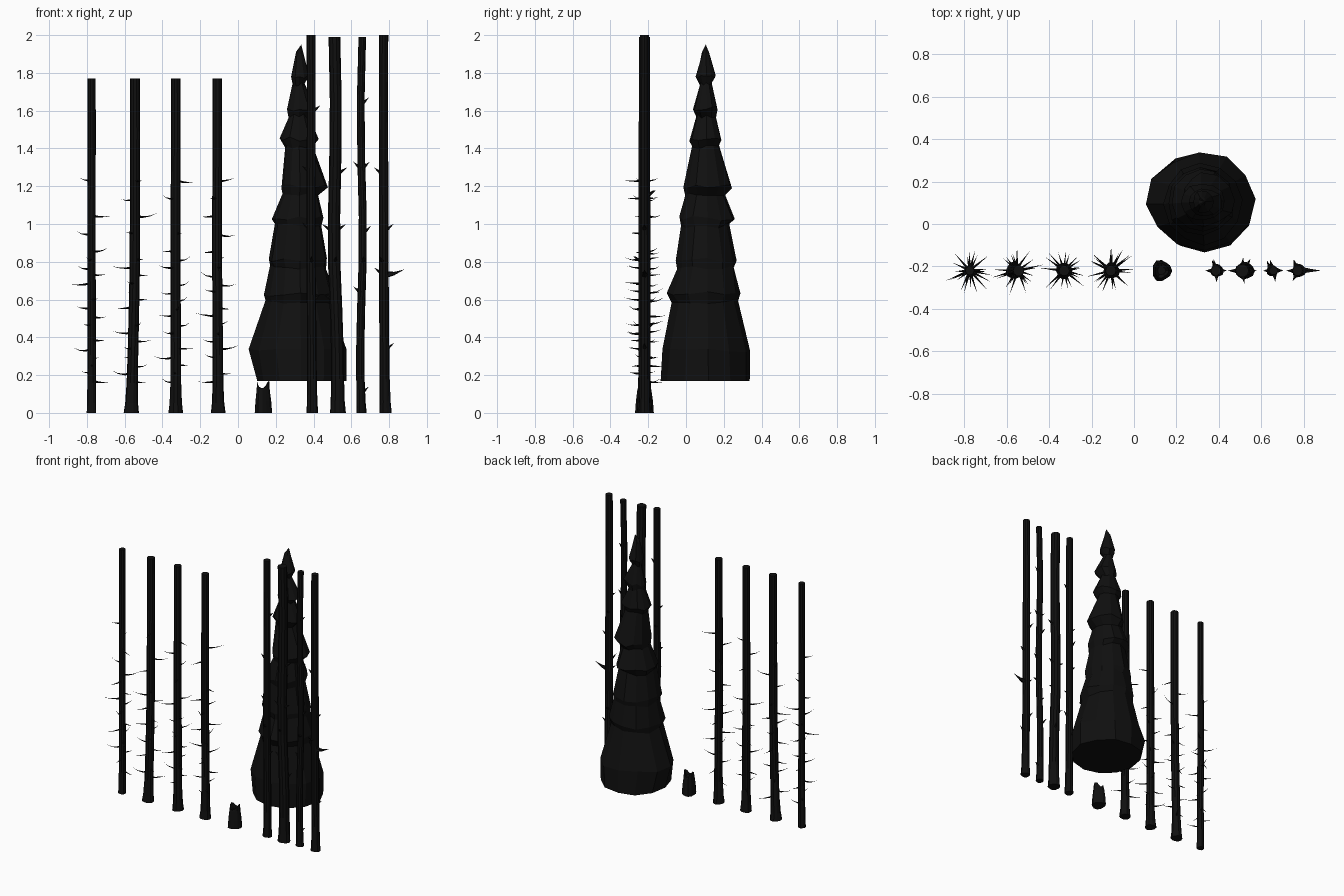
import bpy, bmesh, math, random
from mathutils import Vector

if "Cube" in bpy.data.objects:
    bpy.data.objects.remove(bpy.data.objects["Cube"])

random.seed(7)
mat = bpy.data.materials.new("charred_black")
mat.diffuse_color = (0.005, 0.005, 0.005, 1)
mat.use_nodes = True
mat.node_tree.nodes["Principled BSDF"].inputs["Base Color"].default_value = mat.diffuse_color
ROW_Y = -0.22


def finish(name, bm):
    bmesh.ops.recalc_face_normals(bm, faces=bm.faces)
    me = bpy.data.meshes.new(name)
    bm.to_mesh(me)
    bm.free()
    me.materials.append(mat)
    bpy.context.collection.objects.link(bpy.data.objects.new(name, me))


def skin(bm, rings, tip=None):
    """Bridge rings of points; cap the start, and end in a cap or a tip."""
    vs = [[bm.verts.new(p) for p in r] for r in rings]
    n = len(vs[0])
    for a, b in zip(vs, vs[1:]):
        for i in range(n):
            j = (i + 1) % n
            bm.faces.new((a[i], a[j], b[j], b[i]))
    bm.faces.new(vs[0][::-1])
    if tip is None:
        bm.faces.new(vs[-1])
    else:
        t = bm.verts.new(tip)
        for i in range(n):
            bm.faces.new((vs[-1][i], vs[-1][(i + 1) % n], t))


def spike(bm, base, ang, length, r, rise, sag, sides=4, segs=3):
    """Tapered branch that leaves the trunk, sags, then turns up."""
    out = Vector((math.cos(ang), math.sin(ang), 0))
    side = Vector((-out.y, out.x, 0))
    up = Vector((0, 0, 1))
    rings = []
    for k in range(segs):
        t = k / segs
        c = base + out * length * t + up * (rise * t * t - sag * math.sin(math.pi * t))
        rr = r * (1 - t) ** 1.2
        turns = [2 * math.pi * i / sides for i in range(sides)]
        rings.append([c + side * rr * math.cos(a) + up * rr * math.sin(a) for a in turns])
    skin(bm, rings, base + out * length + up * rise)


def trunk(bm, x, r, height, lean, sway, flare, sides=10, segs=9):
    """Upright trunk with a flared foot; returns its centre line as a function."""
    def centre(z):
        return Vector((x + lean * max(0, 1 - z / 0.8) + sway * math.sin(5 * z), ROW_Y, z))
    ph = random.uniform(0, 6)
    rings = []
    for k in range(segs + 1):
        z = height * (k / segs) ** 1.6
        foot = math.exp(-z / 0.07)
        ring = []
        for i in range(sides):
            a = 2 * math.pi * i / sides
            rr = r * (1 + 0.1 * (1 - z / height) + foot * (flare + 0.12 * math.cos(3 * a + ph)))
            ring.append(centre(z) + Vector((rr * math.cos(a), rr * math.sin(a), 0)))
        rings.append(ring)
    skin(bm, rings)
    return centre


# Twiggy trunks on the left
for k, (x, r, lean) in enumerate([(-.775, .021, 0), (-.545, .026, -.02), (-.33, .025, 0), (-.11, .025, .004)]):
    bm = bmesh.new()
    centre = trunk(bm, x, r, 1.77, lean, 0.001, 0.45 if k else 0.1)
    for i in range(21):
        z = 0.17 + 0.043 * i + 0.05 * max(0, i - 16)
        ang = i * 2.4 + random.uniform(-0.3, 0.3) + k
        spike(bm, centre(z), ang, random.uniform(0.075, 0.125), 0.008,
              random.uniform(-0.01, 0.02), random.uniform(0, 0.015))
    finish("twiggy_trunk_%d" % (k + 1), bm)

# Tall trunks on the right: x, radius, lean, sway, heights of stubs to the right and left
tall = [(.387, .023, .005, .001, (.6, 1.6), (.98, 1.28)),
        (.513, .031, .013, .005, (.97, 1.27), (.6, .97)),
        (.655, .02, -.003, -.006, (.11, .96, 1.3, 1.64), (.64, 1.3)),
        (.771, .024, .008, -.001, (.34, .73, .97), (.74, 1.27))]
for k, (x, r, lean, sway, right, left) in enumerate(tall):
    bm = bmesh.new()
    centre = trunk(bm, x, r, 2 if k in (0, 3) else 1.99, lean, sway, 0.25)
    for heights, ang in ((right, 0), (left, math.pi)):
        for z in heights:
            length = 0.11 if (k == 3 and z == .73) else 2 * r + 0.004
            spike(bm, centre(z), ang, length, 0.022, 0.03, 0, 5, 2)
    # smaller stubs facing front and back
    for i in range(3):
        spike(bm, centre(0.45 + 0.35 * i), (i % 2 + 0.5) * math.pi + random.uniform(-.5, .5),
              r + 0.032, 0.02, 0.03, 0, 5, 2)
    finish("tall_trunk_%d" % (k + 1), bm)

# Broken stump with a jagged, hollow top
bm = bmesh.new()
rings = []
N = 12
for z, r in [(0, .046), (.06, .042), (.12, .035), (.15, .032), (.125, .018)]:
    ring = []
    for i in range(N):
        a = 2 * math.pi * i / N
        rr = r * (1 + 0.1 * math.cos(3 * a))
        dz = 0.022 * math.cos(2 * a) * (z == .15) + random.uniform(-.006, .006) * (z > .1)
        ring.append((.13 + rr * math.cos(a), ROW_Y + rr * math.sin(a) * 1.08, z + dz))
    rings.append(ring)
skin(bm, rings)
finish("broken_stump", bm)

# Conifer foliage: each tier has a tip height and a reach to the left, right, front and back,
# and the next tier starts from a narrower neck
CX, CY = 0.32, 0.105
tiers = [(.33, .26, .25, .225, .23), (.63, .18, .19, .205, .18), (.81, .165, .155, .155, .165),
         (1.03, .14, .13, .145, .155), (1.2, .09, .16, .115, .135), (1.45, .10, .11, .09, .085),
         (1.61, .06, .10, .07, .06), (1.78, .04, .055, .055, .055)]


def foliage_ring(z, left, right, front, back, wobble=0.012):
    ring = []
    for i in range(N):
        a = 2 * math.pi * (i + 0.1) / N
        c, s = math.cos(a), math.sin(a)
        j = random.uniform(0.95, 1.04)
        ring.append((CX + c * j * (right if c > 0 else left),
                     CY + s * j * (back if s > 0 else front), z + random.uniform(-wobble, wobble)))
    return ring


bm = bmesh.new()
rings = [foliage_ring(.17, .23, .245, .245, .245, 0)]
for k, (z, *reach) in enumerate(tiers):
    if k:
        neck = 0.25 * (1 - (z - 0.04) / 1.95) + 0.004
        rings.append(foliage_ring(z - 0.04, *[min(neck, 0.95 * q) for q in reach]))
    rings.append(foliage_ring(z, *reach))
rings.append(foliage_ring(1.9, .015, .025, .022, .022))
skin(bm, rings, (.335, CY, 1.95))
finish("conifer_foliage", bm)
